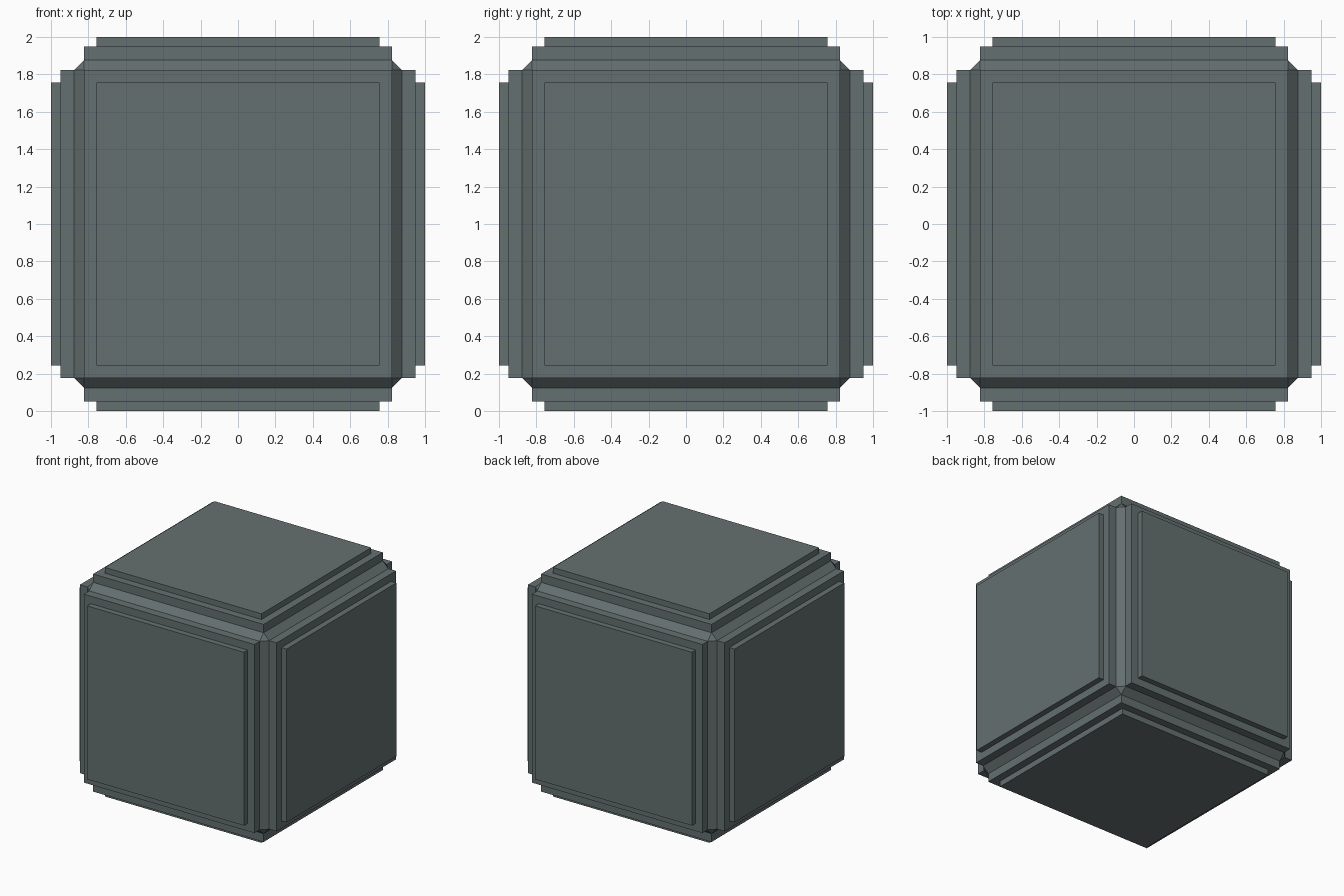
import bpy, bmesh
from mathutils import Matrix, Vector

if "Cube" in bpy.data.objects:
    bpy.data.objects.remove(bpy.data.objects["Cube"])

slate = bpy.data.materials.new("slate_grey")
slate.diffuse_color = (0.13, 0.16, 0.16, 1)
slate.use_nodes = True
slate.node_tree.nodes["Principled BSDF"].inputs["Base Color"].default_value = slate.diffuse_color

CORE, FLAT, STEP, PANEL = 0.877, 0.823, 0.95, 0.757


def finish(name, bm):
    bmesh.ops.translate(bm, verts=bm.verts, vec=(0, 0, 1))
    mesh = bpy.data.meshes.new(name)
    bm.to_mesh(mesh)
    bm.free()
    mesh.materials.append(slate)
    bpy.context.collection.objects.link(bpy.data.objects.new(name, mesh))


# Core block with chamfered edges and corners
bm = bmesh.new()
bmesh.ops.create_cube(bm, size=2 * CORE)
bmesh.ops.bevel(bm, geom=bm.edges[:], offset=CORE - FLAT, offset_type='OFFSET',
                segments=1, affect='EDGES')
finish("core_block", bm)


# Two stepped plates on each of the six sides
def plate(name, direction, half, inner, outer):
    bm = bmesh.new()
    rot = Vector((0, 0, 1)).rotation_difference(Vector(direction)).to_matrix().to_4x4()
    m = (rot @ Matrix.Translation((0, 0, (inner + outer) / 2))
         @ Matrix.Diagonal((2 * half, 2 * half, outer - inner, 1)))
    bmesh.ops.create_cube(bm, size=1, matrix=m)
    finish(name, bm)


sides = {"front": (0, -1, 0), "back": (0, 1, 0), "left": (-1, 0, 0),
         "right": (1, 0, 0), "top": (0, 0, 1), "bottom": (0, 0, -1)}
for side, d in sides.items():
    plate(side + "_step", d, FLAT, CORE, STEP)
    plate(side + "_panel", d, PANEL, STEP, 1.0)
